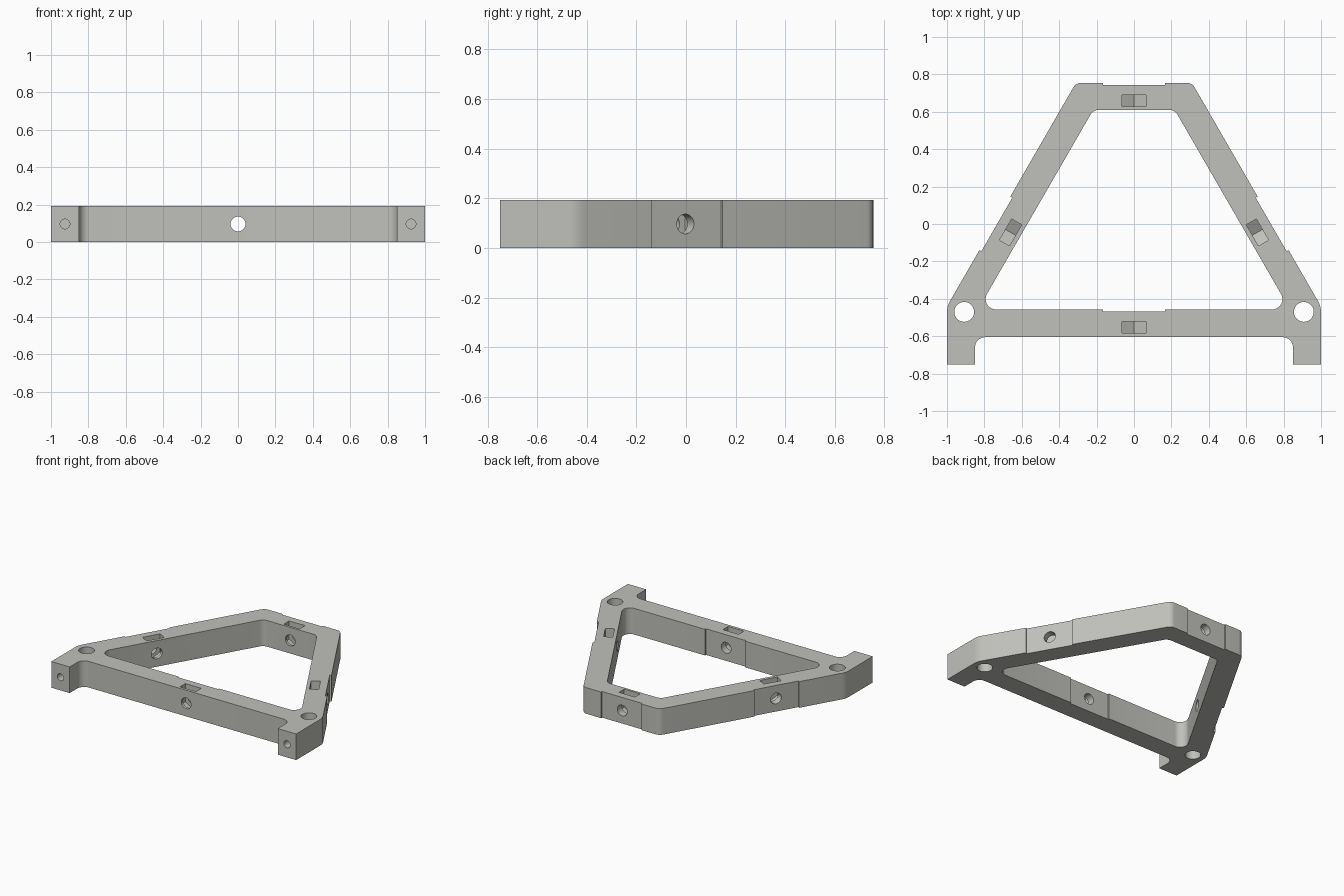
import bpy, bmesh, math
from mathutils import Vector, Matrix

if "Cube" in bpy.data.objects:
    bpy.data.objects.remove(bpy.data.objects["Cube"])

H = 0.193          # frame height
MID = H / 2
T60 = math.tan(math.radians(60))


def side_x(y, x0, y0):
    """x on a side rail line, leaning in at 60 degrees, through (x0, y0)."""
    return x0 - (y - y0) / T60


def rounded(corners, steps=8):
    """Outline from (x, y, radius) corners, each filleted by an arc."""
    pts = []
    n = len(corners)
    for i, (x, y, r) in enumerate(corners):
        p = Vector((x, y))
        if r == 0:
            pts.append(p)
            continue
        a = (Vector(corners[i - 1][:2]) - p).normalized()
        b = (Vector(corners[(i + 1) % n][:2]) - p).normalized()
        half = a.angle(b) / 2
        c = p + (a + b).normalized() * (r / math.sin(half))
        start = p + a * (r / math.tan(half)) - c
        end = p + b * (r / math.tan(half)) - c
        sweep = math.pi - 2 * half
        sign = 1 if start.x * end.y - start.y * end.x > 0 else -1
        for k in range(steps + 1):
            t = sign * sweep * k / steps
            pts.append(c + Matrix.Rotation(t, 2) @ start)
    return pts


def prism(name, pts, z0, z1, matrix=Matrix()):
    """Extrude a flat outline from z0 to z1, then place it."""
    bm = bmesh.new()
    f = bm.faces.new([bm.verts.new((p[0], p[1], z0)) for p in pts])
    top = bmesh.ops.extrude_face_region(bm, geom=[f])["geom"]
    bmesh.ops.translate(bm, vec=(0, 0, z1 - z0),
                        verts=[g for g in top if isinstance(g, bmesh.types.BMVert)])
    bmesh.ops.recalc_face_normals(bm, faces=bm.faces)
    bm.transform(matrix)
    me = bpy.data.meshes.new(name)
    bm.to_mesh(me)
    bm.free()
    ob = bpy.data.objects.new(name, me)
    bpy.context.collection.objects.link(ob)
    return ob


def circle(r, n=32, cx=0, cy=0):
    return [(cx + r * math.cos(2 * math.pi * k / n),
             cy + r * math.sin(2 * math.pi * k / n)) for k in range(n)]


def cut(target, cutter):
    mod = target.modifiers.new("cut", 'BOOLEAN')
    mod.operation = 'DIFFERENCE'
    mod.solver = 'EXACT'
    mod.object = cutter
    bpy.context.view_layer.objects.active = target
    bpy.ops.object.modifier_apply(modifier=mod.name)
    bpy.data.objects.remove(cutter)


# Outer body with two front feet
right = [(0.85, -0.605, 0.055), (0.85, -0.75, 0), (1, -0.75, 0),
         (1, -0.44, 0.12), (side_x(0.755, 1, -0.44), 0.755, 0.05)]
left = [(-x, y, r) for x, y, r in reversed(right)]
frame = prism("frame", rounded(right + left), 0, H)

# Central opening
xb, xt = side_x(-0.457, 0.57, 0), side_x(0.61, 0.57, 0)
opening = [(xb, -0.457, 0.055), (xt, 0.61, 0.05),
           (-xt, 0.61, 0.05), (-xb, -0.457, 0.055)]
cut(frame, prism("opening_cutter", rounded(opening), -0.1, H + 0.1))

# Shallow recess, bolt hole and hexagonal nut slot in each rail
# local axes: x out of the recessed face, y along the rail, z up
ALONG_X = Matrix(((0, 0, 1, 0), (1, 0, 0, 0), (0, 1, 0, 0), (0, 0, 0, 1)))
AF = 0.065                       # half the nut width across flats
CORNER = AF / math.cos(math.radians(30))
nut = [(-AF, 0.3), (-AF, MID - CORNER / 2), (0, MID - CORNER),
       (AF, MID - CORNER / 2), (AF, 0.3)]
rails = [(0.743, 0.003, 30), (-0.743, 0.003, 150), (0, 0.755, 90), (0, -0.457, 90)]
for x, y, angle in rails:
    place = Matrix.Translation((x, y, 0)) @ Matrix.Rotation(math.radians(angle), 4, 'Z')
    box = [(-0.011, -0.165), (0.05, -0.165), (0.05, 0.165), (-0.011, 0.165)]
    cut(frame, prism("recess_cutter", box, -0.1, H + 0.1, place))
    cut(frame, prism("nut_cutter", nut, -0.127, -0.065, place @ ALONG_X))
    cut(frame, prism("bolt_cutter", circle(0.04, 32, 0, MID), -0.22, 0.06, place @ ALONG_X))

# Vertical corner holes and blind holes in the feet
ALONG_Y = Matrix.Rotation(math.radians(90), 4, 'X')
for s in (-1, 1):
    cut(frame, prism("corner_hole_cutter", circle(0.053, 40, s * 0.908, -0.47), -0.1, H + 0.1))
    cut(frame, prism("foot_hole_cutter", circle(0.026, 24, s * 0.925, MID), 0.6, 0.8, ALONG_Y))

# Single grey finish
grey = bpy.data.materials.new("warm grey")
grey.diffuse_color = (0.53, 0.53, 0.50, 1)
grey.use_nodes = True
grey.node_tree.nodes["Principled BSDF"].inputs["Base Color"].default_value = grey.diffuse_color
frame.data.materials.clear()
frame.data.materials.append(grey)
for p in frame.data.polygons:
    p.material_index = 0

bpy.ops.object.select_all(action='DESELECT')
frame.select_set(True)
bpy.context.view_layer.objects.active = frame
bpy.ops.object.shade_smooth_by_angle(angle=math.radians(25))
